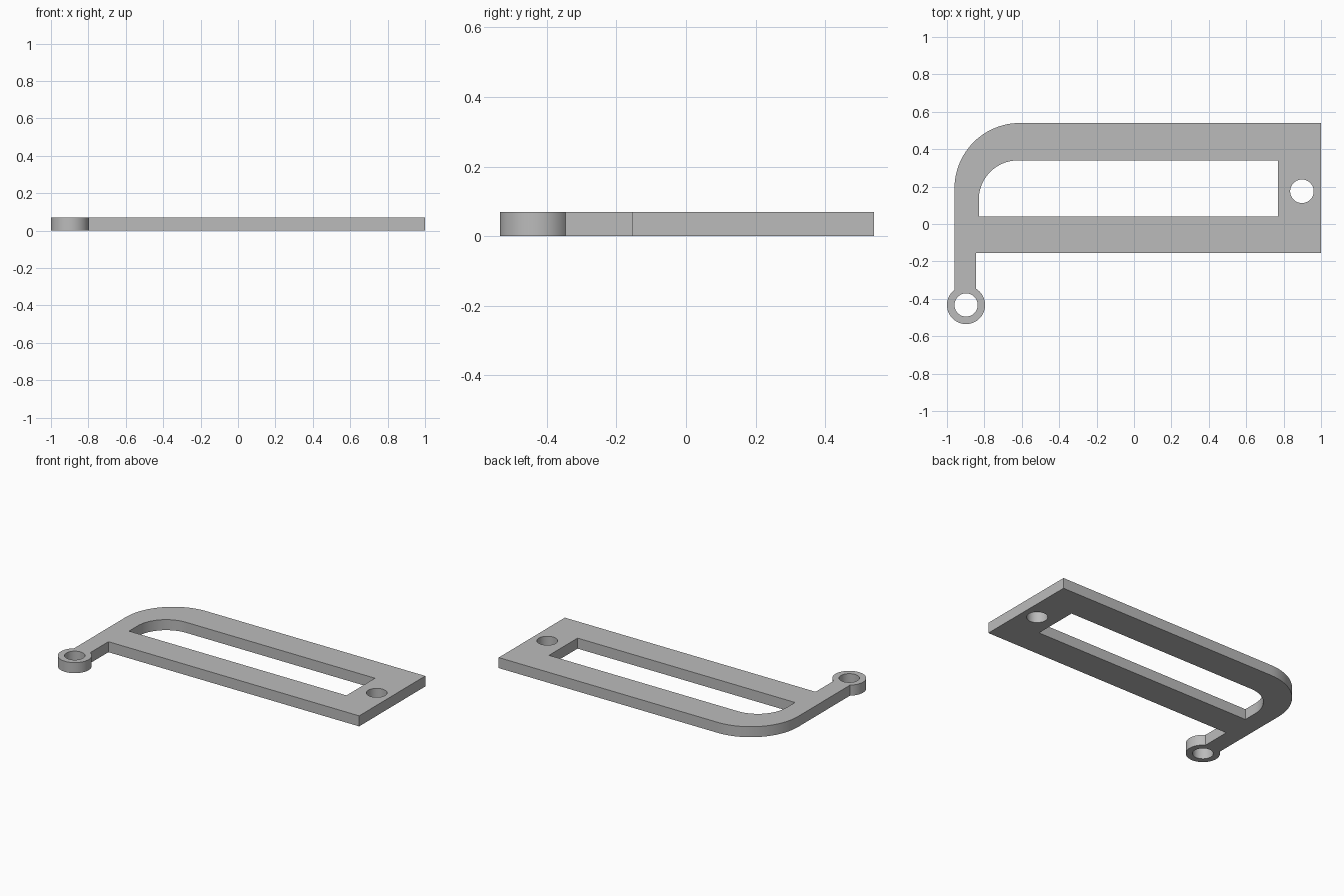
import bpy
from math import cos, sin, pi, asin, acos

cube = bpy.data.objects.get("Cube")
if cube:
    bpy.data.objects.remove(cube, do_unlink=True)

THICK = 0.07


def arc(cx, cy, r, start, end, n):
    """Points along an arc, ends included."""
    steps = [start + (end - start) * i / n for i in range(n + 1)]
    return [(cx + r * cos(a), cy + r * sin(a)) for a in steps]


def circle(cx, cy, r, n=48):
    return arc(cx, cy, r, 0, 2 * pi, n)[:-1]


grey = bpy.data.materials.new("plain grey")
grey.use_nodes = True
colour = (0.5, 0.5, 0.5, 1)
grey.diffuse_color = colour
grey.node_tree.nodes["Principled BSDF"].inputs["Base Color"].default_value = colour

# Main dimensions
left, right, back, front = -0.96, 1.0, 0.54, -0.155
arm_right = -0.845
eye_x, eye_y, eye_r = -0.898, -0.433, 0.102

# Outer outline: rounded back left corner, arm and round eye at its end
eye_start = pi - acos((eye_x - left) / eye_r)
eye_end = 2 * pi + acos((arm_right - eye_x) / eye_r)
outline = [(right, front), (right, back)]
outline += arc(-0.61, 0.19, 0.35, pi / 2, pi, 24)
outline += arc(eye_x, eye_y, eye_r, eye_start, eye_end, 48)
outline += [(arm_right, front)]

# Long slot with one rounded corner
slot = [(-0.83, 0.04), (0.77, 0.04), (0.77, 0.34)]
slot += arc(-0.62, 0.13, 0.21, pi / 2, pi, 24)

# Filled flat profile with its openings, extruded to a plate
profile = bpy.data.curves.new("bracket_profile", "CURVE")
profile.dimensions = "2D"
profile.fill_mode = "BOTH"
profile.extrude = THICK / 2
for loop in (outline, slot, circle(eye_x, eye_y, 0.062), circle(0.898, 0.175, 0.063)):
    spline = profile.splines.new("POLY")
    spline.points.add(len(loop) - 1)
    for point, (x, y) in zip(spline.points, loop):
        point.co = (x, y, THICK / 2, 1)
    spline.use_cyclic_u = True

bracket = bpy.data.objects.new("bracket_plate", profile)
bpy.context.collection.objects.link(bracket)
bracket.location.z = THICK / 2
for obj in bpy.context.selected_objects:
    obj.select_set(False)
bracket.select_set(True)
bpy.context.view_layer.objects.active = bracket
bpy.ops.object.convert(target="MESH")
bracket = bpy.context.object

# Weld the caps to the walls and rest the plate on the ground
bpy.ops.object.mode_set(mode="EDIT")
bpy.ops.mesh.select_all(action="SELECT")
bpy.ops.mesh.remove_doubles(threshold=0.0005)
bpy.ops.mesh.normals_make_consistent(inside=False)
bpy.ops.object.mode_set(mode="OBJECT")
bracket.location.z = -min(v.co.z for v in bracket.data.vertices)

bracket.data.materials.clear()
bracket.data.materials.append(grey)
bpy.ops.object.shade_smooth_by_angle(angle=pi / 6)
